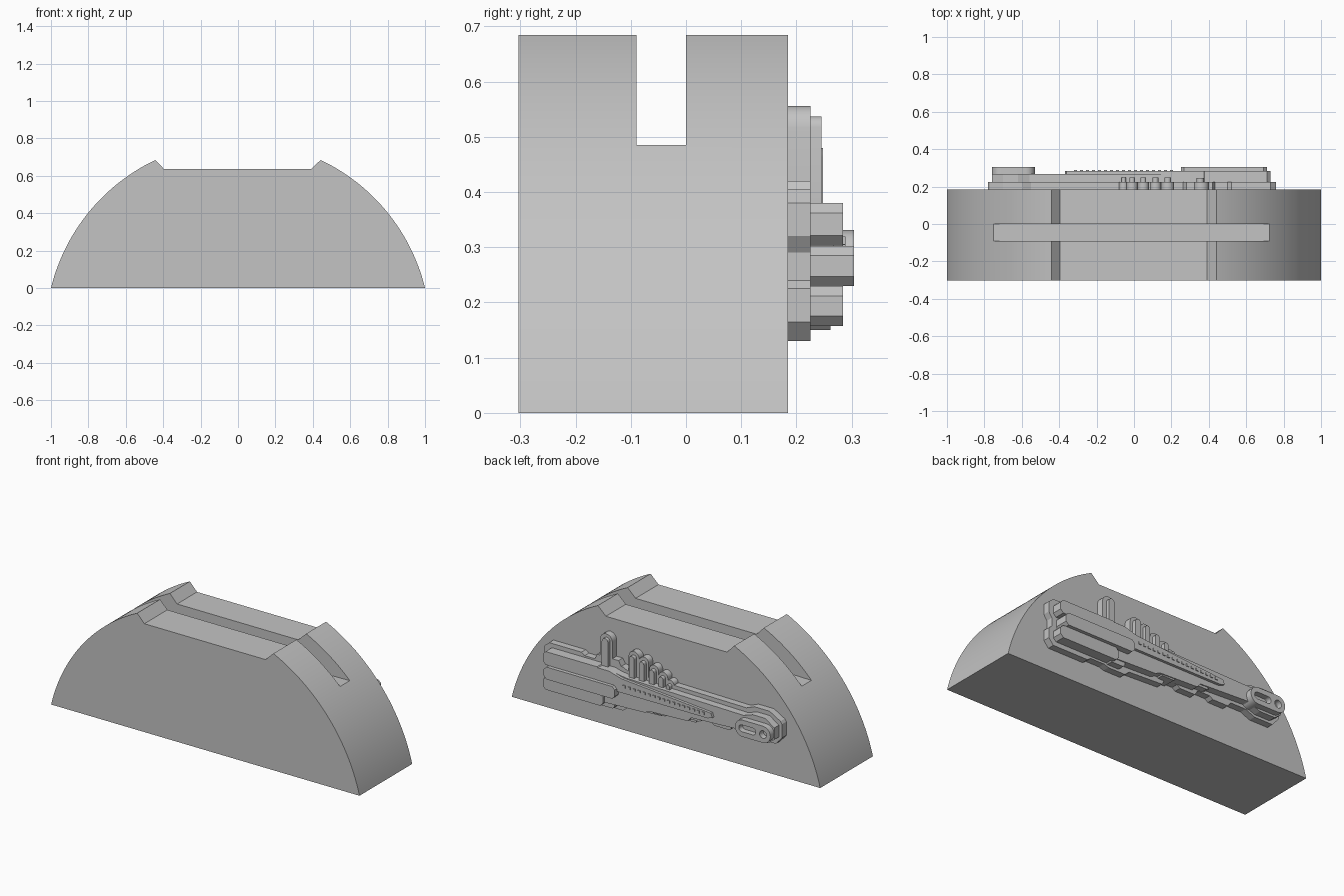
import bpy, bmesh, math

if "Cube" in bpy.data.objects:
    bpy.data.objects.remove(bpy.data.objects["Cube"])

grey = bpy.data.materials.new("stone_grey")
grey.diffuse_color = (0.55, 0.55, 0.55, 1)
grey.use_nodes = True
grey.node_tree.nodes["Principled BSDF"].inputs["Base Color"].default_value = grey.diffuse_color


def plate(name, pts, y0, y1):
    """Extrude an x-z outline from y0 to y1."""
    bm = bmesh.new()
    face = bm.faces.new([bm.verts.new((x, y0, z)) for x, z in pts])
    ext = bmesh.ops.extrude_face_region(bm, geom=[face])
    bmesh.ops.translate(bm, vec=(0, y1 - y0, 0),
                        verts=[v for v in ext["geom"] if isinstance(v, bmesh.types.BMVert)])
    bmesh.ops.recalc_face_normals(bm, faces=bm.faces)
    me = bpy.data.meshes.new(name)
    bm.to_mesh(me)
    bm.free()
    me.materials.append(grey)
    ob = bpy.data.objects.new(name, me)
    bpy.context.collection.objects.link(ob)
    return ob


def chamfered(x0, x1, z0, z1, c):
    return [(x0 + c, z0), (x1 - c, z0), (x1, z0 + c), (x1, z1 - c),
            (x1 - c, z1), (x0 + c, z1), (x0, z1 - c), (x0, z0 + c)]


def capsule(x0, x1, z, r, n=10):
    """Rounded bar lying along x."""
    right = [(x1 - r + r * math.sin(a), z - r * math.cos(a))
             for a in [math.pi * i / n for i in range(n + 1)]]
    left = [(x0 + r - r * math.sin(a), z + r * math.cos(a))
            for a in [math.pi * i / n for i in range(n + 1)]]
    return right + left if x1 - x0 > 2 * r + 1e-4 else right + left[1:-1]


def tower(x0, x1, z0, z1, n=8):
    """Upright bar with a round top."""
    r, c = (x1 - x0) / 2, (x0 + x1) / 2
    return [(x0, z0), (x1, z0)] + [(c + r * math.cos(a), z1 - r + r * math.sin(a))
                                   for a in [math.pi * i / n for i in range(n + 1)]]


def smooth(ob):
    bpy.ops.object.select_all(action='DESELECT')
    bpy.context.view_layer.objects.active = ob
    ob.select_set(True)
    bpy.ops.object.shade_smooth_by_angle(angle=math.radians(30))


def cut(ob, cutter):
    cutter.hide_render = True
    cutter.hide_viewport = True
    m = ob.modifiers.new("cut", 'BOOLEAN')
    m.operation, m.object, m.solver = 'DIFFERENCE', cutter, 'EXACT'


# Domed stand with a shallow notch in the top
R, ZC = 1.0298, -0.246
a0, a1 = math.atan2(-ZC, 1), math.atan2(0.685 - ZC, 0.442)
arc = [(R * math.cos(a0 + (a1 - a0) * i / 40), ZC + R * math.sin(a0 + (a1 - a0) * i / 40))
       for i in range(41)]
outline = arc + [(0.39, 0.635), (-0.395, 0.635)] + [(-x, z) for x, z in reversed(arc)]
stand = plate("stand", outline, -0.303, 0.185)
smooth(stand)
cut(stand, plate("slot_cutter", [(-1.1, 0.453), (1.1, 0.492), (1.1, 1), (-1.1, 1)], -0.09, 0))

B = 0.18   # relief starts just inside the stand

# Lowest relief layer: ship silhouette with stepped keel
plate("hull_outline", [
    (0.76, 0.165), (0.76, 0.225), (0.74, 0.24), (0.74, 0.29), (0.76, 0.32), (0.76, 0.38),
    (0.73, 0.405), (0.52, 0.405), (0.50, 0.39), (0.25, 0.39), (0.22, 0.375),
    (-0.55, 0.365), (-0.60, 0.385), (-0.70, 0.385), (-0.77, 0.345), (-0.78, 0.33),
    (-0.78, 0.25), (-0.74, 0.205), (-0.62, 0.205), (-0.56, 0.23), (-0.46, 0.23),
    (-0.44, 0.205), (-0.34, 0.205), (-0.32, 0.22), (-0.24, 0.22), (-0.22, 0.19),
    (-0.12, 0.19), (-0.10, 0.205), (-0.02, 0.205), (0.00, 0.17), (0.22, 0.16),
    (0.25, 0.135), (0.36, 0.135), (0.39, 0.145), (0.48, 0.145), (0.50, 0.13),
    (0.73, 0.13)], B, 0.225)

# Middle hull layer
plate("hull_deck", [
    (0.50, 0.17), (0.50, 0.37), (0.30, 0.37), (0.20, 0.355), (-0.56, 0.34), (-0.62, 0.36),
    (-0.70, 0.36), (-0.76, 0.32), (-0.76, 0.25), (-0.72, 0.22), (-0.62, 0.22),
    (-0.54, 0.25), (-0.22, 0.235), (-0.20, 0.21), (0.05, 0.20), (0.08, 0.185)],
    B, 0.268)

# Raised spine with a row of small ports
spine = plate("spine", [(0.38, 0.27), (0.38, 0.375), (0.30, 0.375), (0.22, 0.352),
                        (-0.36, 0.305), (-0.37, 0.28), (-0.34, 0.27)], B, 0.284)
for i in range(17):
    x = 0.20 - i * 0.032
    z = 0.312 - i * 0.0012
    plate("port", [(x - 0.008, z - 0.007), (x + 0.008, z - 0.007),
                   (x + 0.008, z + 0.007), (x - 0.008, z + 0.007)], 0.28, 0.289)

# Three engine blocks at the stern
plate("engine_top", chamfered(0.36, 0.73, 0.303, 0.38, 0.018), B, 0.284)
plate("engine_middle", chamfered(0.25, 0.71, 0.23, 0.302, 0.017), B, 0.304)
plate("engine_bottom", chamfered(0.34, 0.73, 0.157, 0.23, 0.018), B, 0.284)

# Keel fins
for x in (0.28, -0.06, -0.28):
    plate("keel_fin", chamfered(x, x + 0.10, 0.15 + max(0, 0.28 - x) * 0.13, 0.24, 0.012), B, 0.262)

# Command tower and stepped masts, each with a thinner raised face
smooth(plate("command_tower", tower(0.32, 0.40, 0.35, 0.556), B, 0.225))
smooth(plate("command_tower_face", tower(0.335, 0.375, 0.35, 0.537), B, 0.245))
plate("tower_foot", [(0.24, 0.35), (0.45, 0.35), (0.42, 0.42), (0.28, 0.42)], B, 0.225)
for x, w, z in [(0.18, 0.07, 0.50), (0.115, 0.06, 0.485), (0.05, 0.06, 0.455), (-0.01, 0.06, 0.43),
                (-0.055, 0.05, 0.395)]:
    smooth(plate("mast", tower(x - w / 2, x + w / 2, 0.34, z), B, 0.225))
    smooth(plate("mast_face", tower(x - w / 4, x + w / 4, 0.34, z - 0.02), B, 0.248))

# Rounded nose with a slot and a hole
nose = plate("nose", capsule(-0.76, -0.53, 0.282, 0.049), B, 0.304)
smooth(nose)
cut(nose, plate("nose_slot_cutter", capsule(-0.665, -0.555, 0.282, 0.02), 0.27, 0.32))
cut(nose, plate("nose_hole_cutter", capsule(-0.735, -0.690, 0.282, 0.0225), 0.27, 0.32))
